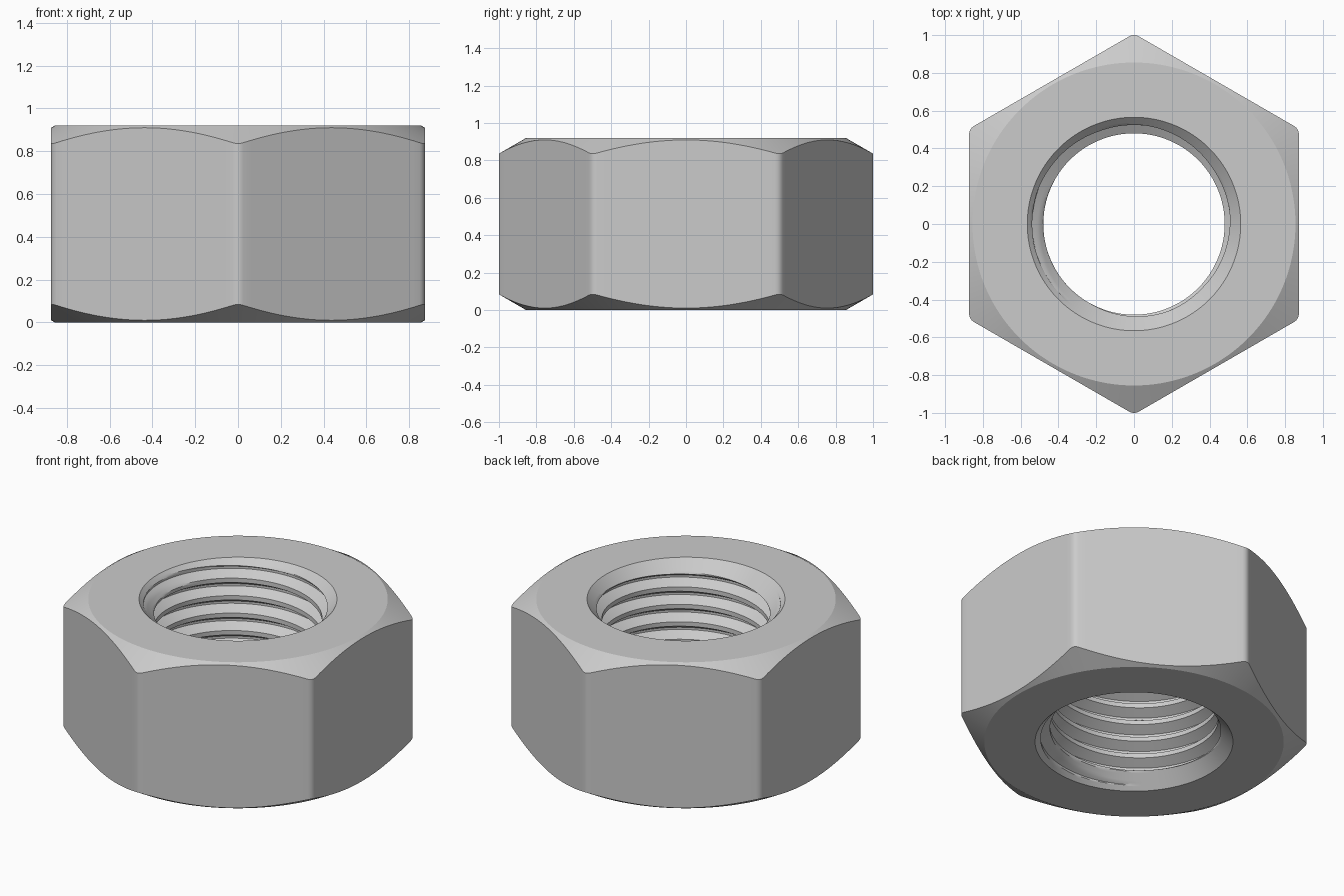
import bpy, bmesh
from math import sin, cos, radians, sqrt, tan, pi, asin

if "Cube" in bpy.data.objects:
    bpy.data.objects.remove(bpy.data.objects["Cube"])

H = 0.92                     # nut height
APO, FILLET = 0.873, 0.05    # half width across flats, corner rounding
FACE_R = 0.855               # flat bearing face radius
MINOR, DEPTH, PITCH = 0.48, 0.059, 0.11
SINK_R = 0.565               # countersink mouth radius
CORNER_D = (APO - FILLET) / cos(radians(30))
HALF = asin(FILLET * 0.5 / 1.0)

# Angles: a few across each rounded corner, the rest along each flat
angles = []
for k in range(6):
    corner = radians(30 + 60 * k)
    span = radians(60) - 2 * HALF
    angles += [corner + HALF * j / 2 for j in range(-2, 2)]
    angles += [corner + HALF + span * j / 28 for j in range(28)]
start = angles[0]
angles.append(start + 2 * pi)


def hex_radius(a):
    phi = (a - radians(30) + radians(30)) % radians(60) - radians(30)
    if abs(phi) < HALF:
        return CORNER_D * cos(phi) + sqrt(FILLET ** 2 - (CORNER_D * sin(phi)) ** 2)
    return APO / cos(radians(30) - abs(phi))


def chamfer_drop(a):
    return (hex_radius(a) - FACE_R) * tan(radians(30))


def thread_radius(f):
    # flat crest, flank, narrow root, flank
    if f <= 0.25:
        return MINOR
    if f < 0.5625:
        return MINOR + DEPTH * (f - 0.25) / 0.3125
    if f <= 0.6875:
        return MINOR + DEPTH
    return MINOR + DEPTH * (1 - f) / 0.3125


def thread_row(turn, f):
    def point(a):
        z = PITCH * (turn + f + (a - start) / (2 * pi))
        z = min(max(z, 0), H)
        sink = SINK_R - min(z, H - z)
        return max(thread_radius(f), sink), z
    return point


# Threaded bore: rows follow the helix and are clamped to the end faces
breaks = [0, 0.25, 0.5625, 0.6875, 1]
fractions = [p + (q - p) * j / 4 for p, q in zip(breaks, breaks[1:]) for j in range(4)]
rows = [thread_row(t, f) for t in range(-2, int(H / PITCH) + 2) for f in fractions]

# Top face, chamfered hex outside, bottom face, back to the bore mouth
rows += [
    lambda a: (FACE_R, H),
    lambda a: (hex_radius(a), H - chamfer_drop(a)),
    lambda a: (hex_radius(a), chamfer_drop(a)),
    lambda a: (FACE_R, 0),
    lambda a: (SINK_R, 0),
]

bm = bmesh.new()
grid = []
for row in rows:
    line = []
    for a in angles:
        r, z = row(a)
        line.append(bm.verts.new((r * cos(a), r * sin(a), z)))
    grid.append(line)
for lo, hi in zip(grid, grid[1:]):
    for j in range(len(angles) - 1):
        bm.faces.new((lo[j], lo[j + 1], hi[j + 1], hi[j]))
bmesh.ops.remove_doubles(bm, verts=bm.verts, dist=1e-5)
bmesh.ops.recalc_face_normals(bm, faces=bm.faces)

mesh = bpy.data.meshes.new("hex_nut")
bm.to_mesh(mesh)
bm.free()
nut = bpy.data.objects.new("hex_nut", mesh)
bpy.context.collection.objects.link(nut)
bpy.context.view_layer.objects.active = nut
nut.select_set(True)
bpy.ops.object.shade_smooth_by_angle(angle=radians(25))
